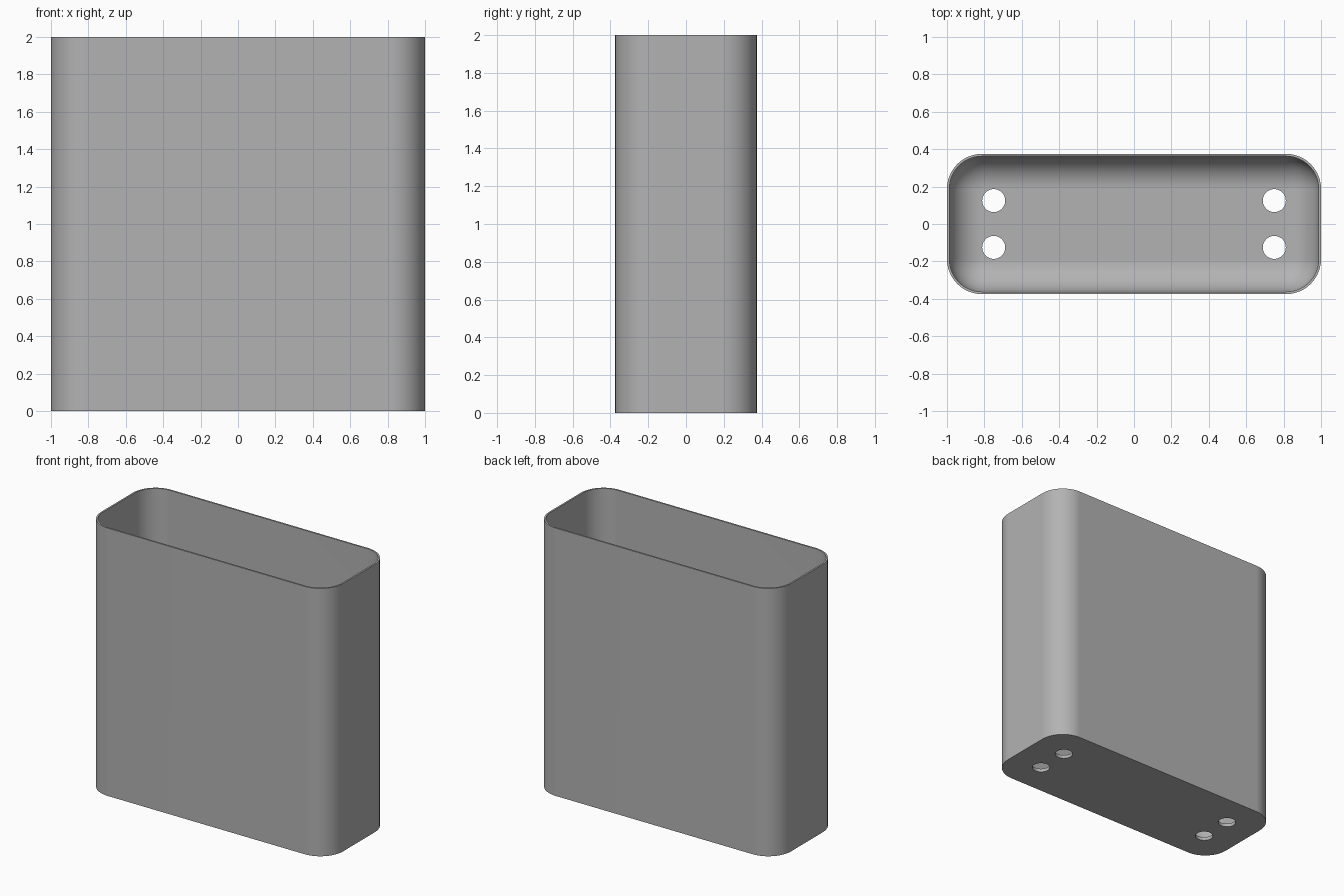
import bpy, bmesh
from math import sin, cos, pi

HX, HY, H = 1.0, 0.375, 2.0       # half width, half depth, height
R, WALL, FLOOR = 0.1875, 0.0125, 0.025
SEG = 12                          # segments per quarter turn

cube = bpy.data.objects.get("Cube")
if cube:
    bpy.data.objects.remove(cube, do_unlink=True)

grey = bpy.data.materials.new("plain grey")
grey.use_nodes = True
colour = (0.45, 0.45, 0.45, 1)
grey.diffuse_color = colour
grey.node_tree.nodes["Principled BSDF"].inputs["Base Color"].default_value = colour


def ring(bm, inset, z):
    """Rounded rectangle of vertices, pulled in from the outer wall."""
    r = max(R - inset, 0.0005)
    cx, cy = HX - inset - r, HY - inset - r
    verts = []
    for q, (sx, sy) in enumerate([(1, 1), (-1, 1), (-1, -1), (1, -1)]):
        for i in range(SEG + 1):
            a = (q + i / SEG) * pi / 2
            verts.append(bm.verts.new((sx * cx + r * cos(a), sy * cy + r * sin(a), z)))
    return verts


# Open container: outer wall, rim, inner wall and a filleted inner floor
bm = bmesh.new()
fillet = R - WALL
steps = [(0, 0), (0, H), (WALL, H)]
for i in range(SEG + 1):
    a = i / SEG * pi / 2
    steps.append((WALL + fillet * (1 - cos(a)), FLOOR + fillet * (1 - sin(a))))
rings = [ring(bm, *s) for s in steps]
for low, high in zip(rings, rings[1:]):
    for i in range(len(low)):
        j = (i + 1) % len(low)
        bm.faces.new((low[i], low[j], high[j], high[i]))
bm.faces.new(rings[0][::-1])
bm.faces.new(rings[-1])
bmesh.ops.remove_doubles(bm, verts=bm.verts, dist=0.002)
bmesh.ops.recalc_face_normals(bm, faces=bm.faces)
mesh = bpy.data.meshes.new("container")
bm.to_mesh(mesh)
bm.free()
mesh.materials.append(grey)
body = bpy.data.objects.new("container", mesh)
bpy.context.collection.objects.link(body)

# Four drain holes through the floor
bm = bmesh.new()
for x in (-0.75, 0.75):
    for y in (-0.125, 0.125):
        made = bmesh.ops.create_cone(bm, cap_ends=True, segments=48,
                                     radius1=0.0615, radius2=0.0615, depth=0.2)
        bmesh.ops.translate(bm, verts=made["verts"], vec=(x, y, 0))
cut_mesh = bpy.data.meshes.new("hole_cutter")
bm.to_mesh(cut_mesh)
bm.free()
cut_mesh.materials.append(grey)
cutter = bpy.data.objects.new("hole_cutter", cut_mesh)
cutter.hide_render = True
bpy.context.collection.objects.link(cutter)

bpy.ops.object.select_all(action="DESELECT")
body.select_set(True)
bpy.context.view_layer.objects.active = body
cut = body.modifiers.new("drain holes", "BOOLEAN")
cut.operation = "DIFFERENCE"
cut.solver = "EXACT"
cut.object = cutter
bpy.ops.object.modifier_apply(modifier=cut.name)
bpy.data.objects.remove(cutter, do_unlink=True)

# Smooth curves, crisp rim and flat panels
bpy.ops.object.shade_smooth_by_angle(angle=pi / 6)
flat = body.modifiers.new("flat panels", "WEIGHTED_NORMAL")
flat.keep_sharp = True
